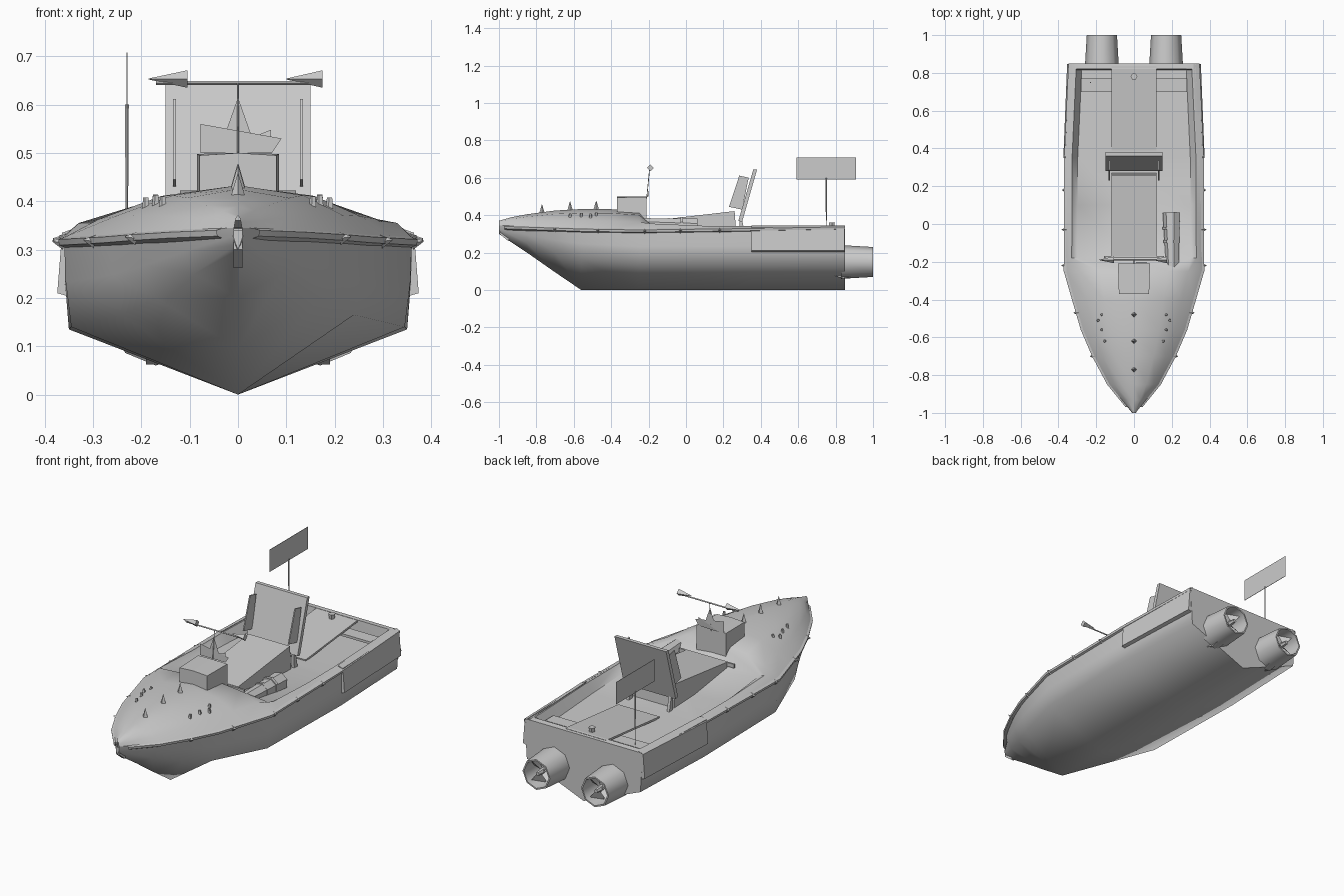
import bpy, bmesh, math
from mathutils import Vector

if "Cube" in bpy.data.objects:
    bpy.data.objects.remove(bpy.data.objects["Cube"])


def mesh(name, verts, faces, angle=35):
    me = bpy.data.meshes.new(name)
    me.from_pydata([tuple(v) for v in verts], [], faces)
    bm = bmesh.new()
    bm.from_mesh(me)
    bmesh.ops.recalc_face_normals(bm, faces=bm.faces)
    bm.to_mesh(me)
    bm.free()
    if angle:
        me.shade_smooth()
        me.set_sharp_from_angle(angle=math.radians(angle))
    ob = bpy.data.objects.new(name, me)
    bpy.context.collection.objects.link(ob)
    return ob


def loft(name, stations, cap_end=False, angle=35):
    """stations: (y, half section from +x edge to the centre line), mirrored across x."""
    verts, faces = [], []
    for y, half in stations:
        full = half + [(-x, z) for x, z in reversed(half[:-1])]
        verts += [(x, y, z) for x, z in full]
    n = len(full)
    for i in range(len(stations) - 1):
        for j in range(n - 1):
            a = i * n + j
            faces.append((a, a + 1, a + n + 1, a + n))
    if cap_end:
        faces.append(tuple(range(len(verts) - n, len(verts))))
    return mesh(name, verts, faces, angle)


HEX = [(0, 1, 3, 2), (4, 6, 7, 5), (0, 4, 5, 1), (2, 3, 7, 6), (0, 2, 6, 4), (1, 5, 7, 3)]


def box(name, x, y, z):
    return mesh(name, [(a, b, c) for a in x for b in y for c in z], HEX, 0)


def slab(name, profile, x0, x1):
    """Extrudes a (y, z) profile along x."""
    n = len(profile)
    verts = [(x, y, z) for x in (x0, x1) for y, z in profile]
    faces = [tuple(range(n)), tuple(range(n, 2 * n))]
    faces += [(i, (i + 1) % n, n + (i + 1) % n, n + i) for i in range(n)]
    return mesh(name, verts, faces, 0)


def tube(name, p, q, r0, r1, sides=6, caps=True):
    p, q = Vector(p), Vector(q)
    rot = (q - p).to_track_quat('Z', 'Y')
    verts = []
    for c, r in ((p, r0), (q, r1)):
        for i in range(sides):
            t = 2 * math.pi * i / sides
            verts.append(c + rot @ Vector((r * math.cos(t), r * math.sin(t), 0)))
    faces = [(i, (i + 1) % sides, sides + (i + 1) % sides, sides + i) for i in range(sides)]
    if caps:
        faces += [tuple(range(sides)), tuple(range(sides, 2 * sides))]
    return mesh(name, verts, faces, 50)


# Hull: y, keel z, chine x, chine z, gunwale x, gunwale z
hull = [(-1, .30, .004, .31, .008, .345), (-.85, .20, .09, .25, .13, .34),
        (-.70, .095, .17, .20, .21, .335), (-.56, 0, .24, .165, .27, .33),
        (-.25, 0, .345, .14, .36, .325), (.35, 0, .35, .135, .358, .333),
        (.85, 0, .33, .135, .335, .342)]
loft("hull", [(y, [(gx, gz), (gx * .5 + cx * .5 + .004, gz * .5 + cz * .5), (cx, cz), (0, k)])
              for y, k, cx, cz, gx, gz in hull], cap_end=True, angle=75)


def gunwale(y):
    for a, b in zip(hull, hull[1:]):
        if a[0] <= y <= b[0]:
            t = (y - a[0]) / (b[0] - a[0])
            return a[4] + t * (b[4] - a[4]), a[5] + t * (b[5] - a[5])


# Deck: crowned foredeck easing into the shallow sunken cockpit floor
deck = []
for y, crown in ((-1, .37), (-.93, .39), (-.85, .405), (-.7, .425), (-.56, .433),
                 (-.4, .432), (-.25, .42)):
    gx, gz = gunwale(y)
    h = crown - gz
    deck.append((y, [(gx, gz), (gx * .8, gz + h * .4), (gx * .5, gz + h * .8), (0, crown)]))
for y, floor, rim in ((-.18, .345, .355), (.1, .305, .343), (.35, .295, .343), (.815, .285, .345),
                      (.82, .345, .345), (.85, .342, .342)):
    gx, gz = gunwale(y)
    deck.append((y, [(gx, gz), (gx - .03, rim), (gx - .06, floor), (0, floor)]))
loft("deck", deck, angle=50)

# Rub rails, side armour plates and outward spikes on both sides
rail_y = (-.97, -.85, -.7, -.56, -.25, .35, .85)
for s in (-1, 1):
    verts, faces = [], []
    for y in rail_y:
        gx, gz = gunwale(y)
        verts += [(s * (gx + dx), y, gz + dz)
                  for dx, dz in ((-.01, .004), (.012, -.004), (.01, -.016), (-.01, -.024))]
    for i in range(len(rail_y) - 1):
        for j in range(4):
            a, b = i * 4 + j, i * 4 + (j + 1) % 4
            faces.append((a, b, b + 4, a + 4))
    mesh("rub_rail", verts, faces)
    plate = [(.335, .345), (.364, .335), (.374, .21), (.34, .20)]
    mesh("side_plate", [(s * (x - d), y, z) for y, d in ((.35, 0), (.848, .02)) for x, z in plate],
         [(0, 1, 2, 3), (4, 5, 6, 7)] + [(i, (i + 1) % 4, 4 + (i + 1) % 4, 4 + i) for i in range(4)], 0)
    for y in (-.7, -.47, -.22, -.03, .18):
        gx, gz = gunwale(y)
        tube("rail_spike", (s * gx, y, gz - .012), (s * (gx + .024), y, gz - .008), .014, .001, 4)
    # Deck studs
    for y, x, z in ((-.48, .17, .402), (-.51, .19, .396), (-.56, .17, .4), (-.62, .155, .398)):
        tube("deck_stud", (s * x, y, z - .015), (s * x, y, z + .012), .009, .006, 5)

# Spikes on the foredeck centre line
for y, z in ((-.77, .412), (-.62, .428), (-.48, .432)):
    tube("deck_spike", (0, y, z - .01), (0, y, z + .045), .017, .001, 4)
# Narrow strip down the stem
slab("stem_strip", [(-.998, .34), (-.998, .30), (-.95, .262), (-.94, .30)], -.009, .009)

# Forward box with a flat jagged ornament
loft("bow_box", [(-.37, [(.08, .41), (.08, .495), (0, .50)]),
                 (-.21, [(.085, .36), (.085, .498), (0, .50)])], cap_end=True)
mesh("bow_box_front", [(-.08, -.37, .41), (.08, -.37, .41), (.08, -.37, .495), (0, -.37, .5),
                       (-.08, -.37, .495)], [(0, 1, 2, 3, 4)], 0)
mesh("ornament", [(-.078, -.205, .5), (.07, -.205, .5), (.09, -.205, .53), (-.078, -.205, .56),
                  (.068, -.2, .548), (-.05, -.2, .5), (-.03, -.2, .53), (.03, -.2, .53), (0, -.2, .615)],
     [(0, 1, 2, 3), (5, 1, 4), (6, 7, 8)], 0)

# Weathervane arrow on a thin post
tube("vane_post", (0, -.21, .49), (0, -.195, .645), .002, .002, 4)
tube("vane_rod", (-.17, -.19, .645), (.15, -.19, .645), .004, .004, 4)
for x0, x1 in ((-.105, -.185), (.175, .10)):
    tube("vane_head", (x0, -.19, .653), (x1, -.19, .653), .018, .001, 4)

# Sloping engine cover in the cockpit
slab("engine_cover", [(-.17, .30), (-.17, .372), (.26, .422), (.27, .28)], -.12, .12)
box("cover_lip", (-.16, .16), (-.18, -.17), (.35, .37))

# Raked shield with side cheeks
slab("shield", [(.28, .37), (.36, .645), (.38, .645), (.30, .365)], -.15, .15)
for s in (-1, 1):
    slab("shield_cheek", [(.23, .445), (.285, .612), (.335, .60), (.30, .43)], s * .128, s * .134)
    slab("shield_leg", [(.29, .28), (.285, .375), (.30, .375), (.32, .28)], s * .11, s * .125)

# Rear ramp, bench and small filler cap
slab("rear_ramp", [(.39, .29), (.39, .30), (.835, .345), (.835, .335)], -.12, .12)
box("bench", (-.28, .28), (.70, .77), (.305, .318))
tube("filler_cap", (0, .78, .33), (0, .78, .362), .014, .018, 6)

# Rolled bag with straps on the starboard deck
tube("bag", (.205, -.23, .35), (.2, .06, .335), .035, .048, 7)
for y, r in ((-.1, .045), (-.03, .049)):
    tube("bag_strap", (.2, y, .342), (.2, y + .015, .342), r, r, 7)

# Flag on a thin pole
tube("flag_pole", (-.23, .75, .29), (-.23, .75, .60), .002, .004, 4)
box("flag", (-.231, -.229), (.59, .91), (.592, .708))

# Two ducted propellers on the transom
for s in (-1, 1):
    x, z = s * .17, .15
    tube("duct_outer", (x, .83, z), (x, 1, z), .09, .08, 8, False)
    tube("duct_inner", (x, .87, z), (x, 1, z), .07, .072, 8, False)
    n = 8
    ring = [(x + r * math.cos(2 * math.pi * i / n), 1, z + r * math.sin(2 * math.pi * i / n))
            for r in (.08, .072) for i in range(n)]
    mesh("duct_rim", ring, [(i, (i + 1) % n, n + (i + 1) % n, n + i) for i in range(n)], 0)
    tube("propeller_hub", (x, .86, z), (x, .99, z), .024, .01, 6)
    for k in range(4):
        t = k * math.pi / 2 + .4
        c, d = math.cos(t), math.sin(t)
        mesh("propeller_blade", [(x + c * r - d * w, y, z + d * r + c * w) for r, w, y in
                                 ((.01, -.012, .93), (.01, .012, .96), (.066, .025, .97),
                                  (.066, -.025, .92))], [(0, 1, 2, 3)], 0)
    slab("intake_fairing", [(.77, .085), (.84, .062), (.88, .07), (.88, .12), (.78, .13)],
         x - .02, x + .02)
